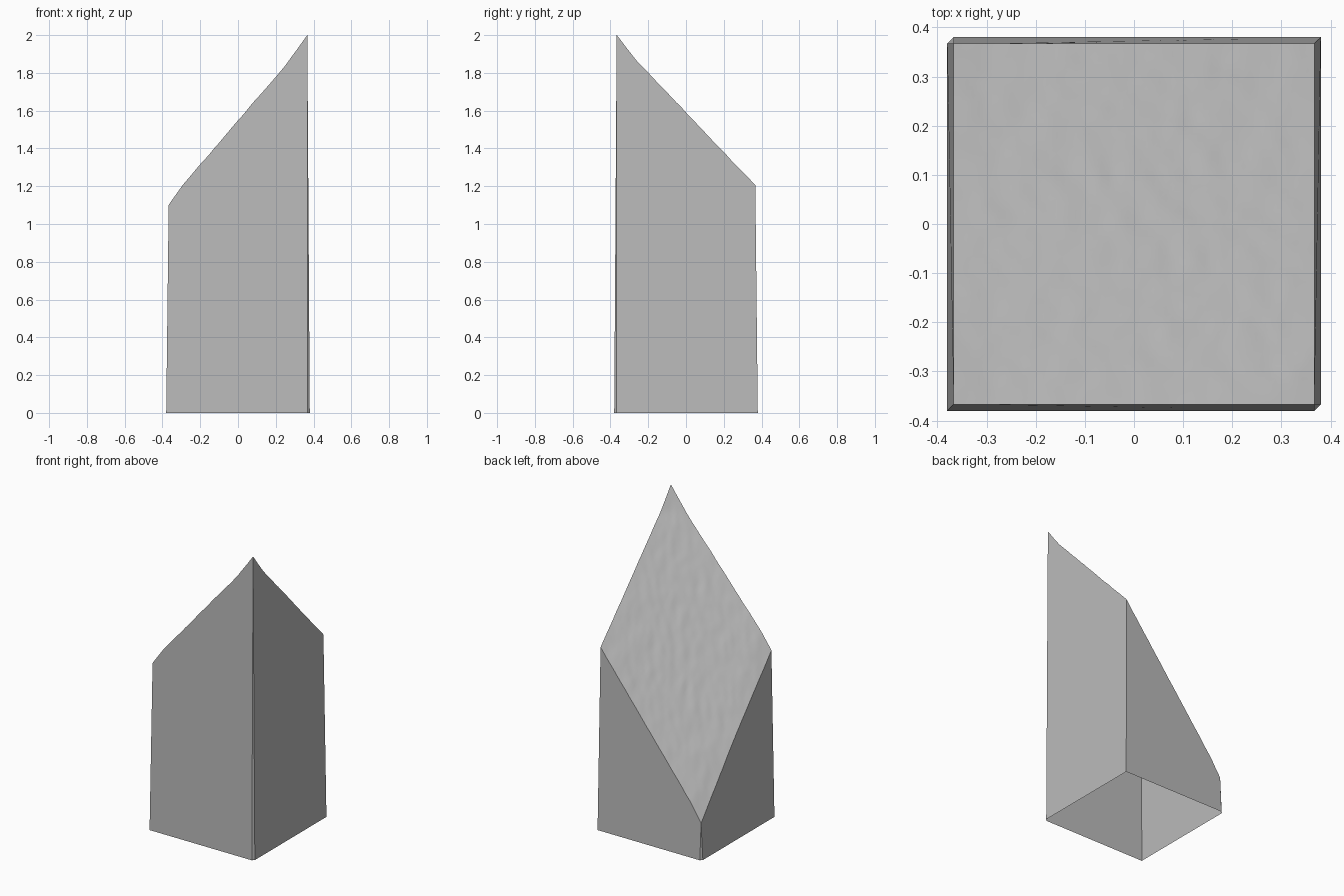
import bpy
import bmesh
import math
from mathutils import Vector, noise

cube = bpy.data.objects.get("Cube")
if cube:
    bpy.data.objects.remove(cube, do_unlink=True)

TOP, BASE = 0.367, 0.38      # half widths at the sloped top and at the foot
CELLS = 56

stone = bpy.data.materials.new("light grey stone")
stone.use_nodes = True
GREY = (0.5, 0.5, 0.5, 1)
stone.diffuse_color = GREY
stone.node_tree.nodes["Principled BSDF"].inputs["Base Color"].default_value = GREY


def slope_height(x, y):
    """Sloping top blended between its four corner heights, lightly rough."""
    u, v = (x / TOP + 1) / 2, (y / TOP + 1) / 2
    front = 1.12 + (1.975 - 1.12) * u
    back = 0.26 + (1.205 - 0.26) * u
    z = front + (back - front) * v
    # slight kick at the tip and dip at the two corners on the right
    z += 0.025 * max(0, (u - v - 0.85) / 0.15)
    z -= 0.02 * max(0, (0.1 - u) / 0.1) * abs(2 * v - 1)
    along, across = x + y, x - y
    rough = noise.noise(Vector((along * 16, across * 10, 0)))
    rough += 0.5 * noise.noise(Vector((along * 32, across * 22, 5)))
    fade = 1 - max(abs(x), abs(y)) ** 8 / TOP ** 8
    return z + 0.007 * rough * (0.4 + 0.6 * fade)


bm = bmesh.new()

# Rough sloping top
bmesh.ops.create_grid(bm, x_segments=CELLS, y_segments=CELLS, size=TOP)
for v in bm.verts:
    v.co.z = slope_height(v.co.x, v.co.y)
for f in bm.faces:
    f.smooth = True
rim = list(bm.verts)


def foot(x, y):
    return bm.verts.new((x, y, 0))


# Feet of the corners; the tall corner and the one opposite are chamfered
plain_front, plain_back = foot(-BASE, -BASE), foot(BASE, BASE)
tall_front, tall_side = foot(TOP, -BASE), foot(BASE, -TOP)
low_back, low_side = foot(-TOP, BASE), foot(-BASE, TOP)

# Four tapered walls: axis, side, the axis they run along, feet in order
walls = (
    (1, -1, 0, plain_front, tall_front),
    (0, 1, 1, tall_side, plain_back),
    (1, 1, 0, low_back, plain_back),
    (0, -1, 1, plain_front, low_side),
)
for axis, side, run, first, last in walls:
    edge = [v for v in rim if abs(v.co[axis] - side * TOP) < 1e-4]
    edge.sort(key=lambda v: v.co[run])
    bm.faces.new([first, last] + edge[::-1])


# Narrow chamfers on the two corners
def corner(sx):
    return max(rim, key=lambda v: sx * (v.co.x - v.co.y))


bm.faces.new((tall_front, tall_side, corner(1)))
bm.faces.new((low_back, low_side, corner(-1)))

# Keep every border between walls and top crisp, facing outward
bmesh.ops.recalc_face_normals(bm, faces=bm.faces)
bm.faces.ensure_lookup_table()
if max(bm.faces, key=lambda f: f.calc_center_median().z).normal.z < 0:
    bmesh.ops.reverse_faces(bm, faces=bm.faces)
for e in bm.edges:
    if len(e.link_faces) == 2 and e.calc_face_angle(0) > math.radians(30):
        e.smooth = False

mesh = bpy.data.meshes.new("cut_pillar")
bm.to_mesh(mesh)
bm.free()
mesh.materials.append(stone)
pillar = bpy.data.objects.new("cut_pillar", mesh)
bpy.context.collection.objects.link(pillar)
